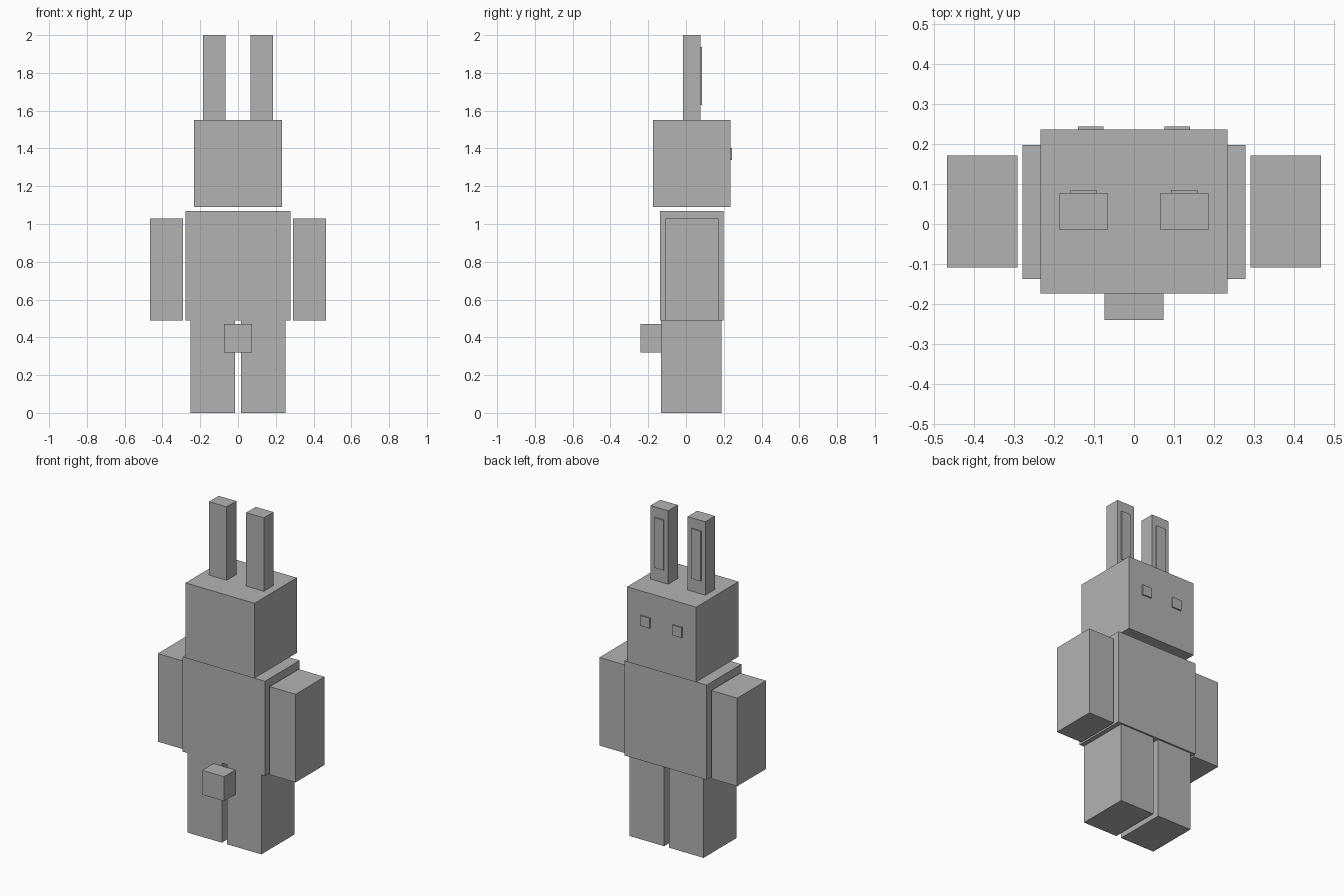
import bpy
import bmesh
from mathutils import Vector

if "Cube" in bpy.data.objects:
    bpy.data.objects.remove(bpy.data.objects["Cube"])

grey = bpy.data.materials.new("plain_grey")
grey.diffuse_color = (0.45, 0.45, 0.45, 1)
grey.use_nodes = True
grey.node_tree.nodes["Principled BSDF"].inputs["Base Color"].default_value = grey.diffuse_color


def box(name, x, y, z):
    """Box spanning the given (min, max) ranges."""
    bm = bmesh.new()
    bmesh.ops.create_cube(bm, size=1)
    size = Vector((x[1] - x[0], y[1] - y[0], z[1] - z[0]))
    bmesh.ops.scale(bm, vec=size, verts=bm.verts)
    mesh = bpy.data.meshes.new(name)
    bm.to_mesh(mesh)
    bm.free()
    mesh.materials.append(grey)
    obj = bpy.data.objects.new(name, mesh)
    obj.location = [(a + b) / 2 for a, b in (x, y, z)]
    bpy.context.collection.objects.link(obj)


def pair(name, x, y, z):
    """The same box on both sides of x = 0."""
    box("right_" + name, x, y, z)
    box("left_" + name, (-x[1], -x[0]), y, z)


# Central parts
box("head", (-0.234, 0.234), (-0.174, 0.236), (1.09, 1.55))
box("torso", (-0.279, 0.279), (-0.137, 0.198), (0.49, 1.07))
box("tail", (-0.074, 0.074), (-0.24, -0.132), (0.32, 0.47))

# Limbs
pair("arm", (0.291, 0.467), (-0.109, 0.171), (0.49, 1.03))
pair("leg", (0.017, 0.251), (-0.132, 0.188), (0, 0.49))

# Ears with thin inner plates, and eye plates on the face
pair("ear", (0.066, 0.186), (-0.015, 0.078), (1.55, 2.0))
pair("inner_ear", (0.093, 0.159), (0.077, 0.085), (1.63, 1.937))
pair("eye", (0.076, 0.14), (0.235, 0.244), (1.339, 1.402))
